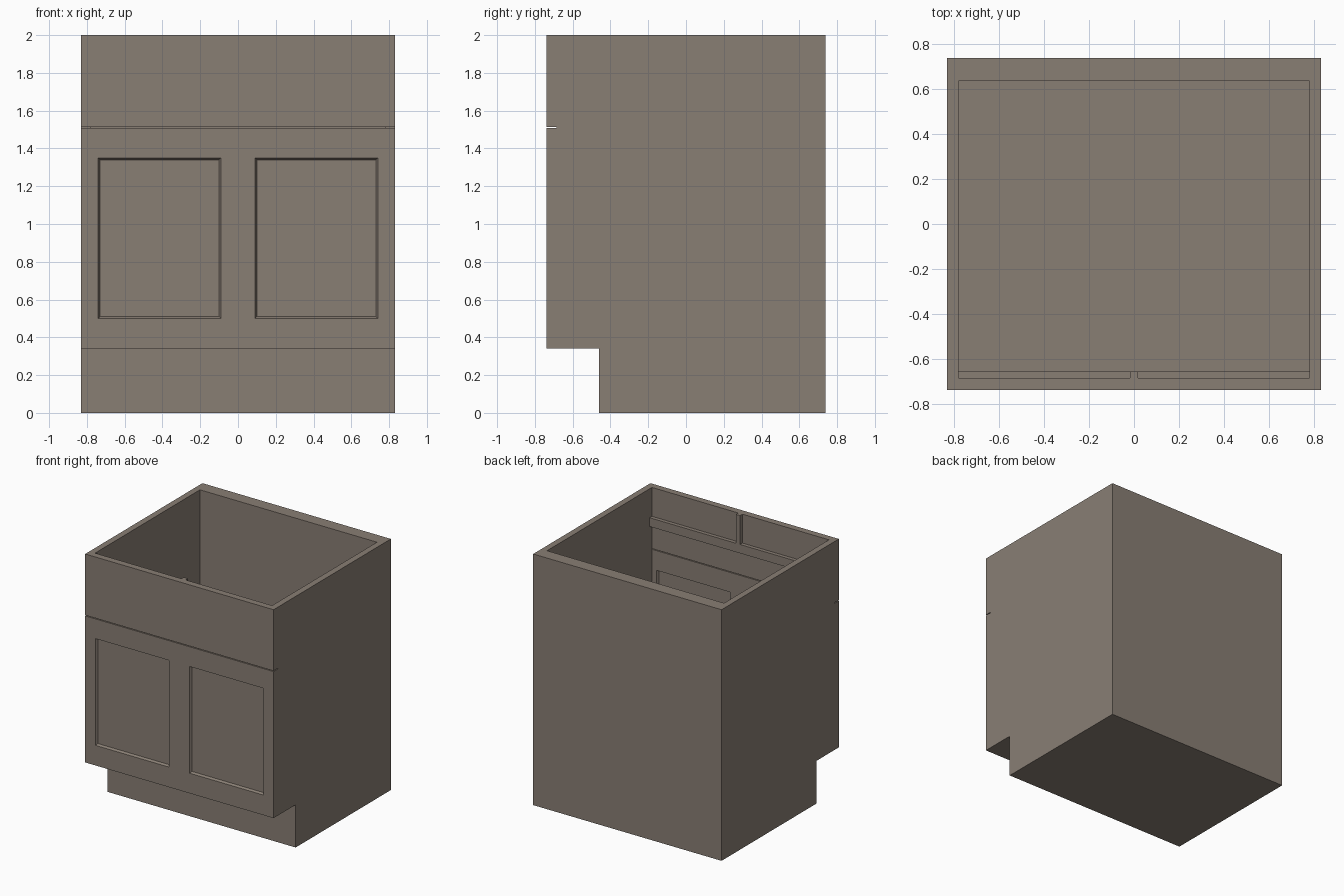
import bpy, bmesh
from mathutils import Vector

if "Cube" in bpy.data.objects:
    bpy.data.objects.remove(bpy.data.objects["Cube"])

W, D, H = 0.83, 0.738, 2.0      # half width, half depth, height
IN_X, IN_BACK = 0.78, 0.635     # inner faces of the sides and back
FRONT_IN = -0.685               # inner face of the front panels
KICK_Y, KICK_Z = -0.46, 0.34    # toe-kick recess
GAP = 1.51                      # groove between door front and top panel

paint = bpy.data.materials.new("cabinet_paint")
paint.diffuse_color = (0.25, 0.21, 0.175, 1)
paint.use_nodes = True
paint.node_tree.nodes["Principled BSDF"].inputs["Base Color"].default_value = paint.diffuse_color


def finish(name, bm):
    bmesh.ops.recalc_face_normals(bm, faces=bm.faces)
    me = bpy.data.meshes.new(name)
    bm.to_mesh(me)
    bm.free()
    me.materials.append(paint)
    ob = bpy.data.objects.new(name, me)
    bpy.context.collection.objects.link(ob)
    return ob


def box_bm(x0, x1, y0, y1, z0, z1):
    bm = bmesh.new()
    bmesh.ops.create_cube(bm, size=1)
    for v in bm.verts:
        v.co = Vector((x1 if v.co.x > 0 else x0,
                       y1 if v.co.y > 0 else y0,
                       z1 if v.co.z > 0 else z0))
    return bm


def box(name, *b):
    return finish(name, box_bm(*b))


def extrude_profile(name, pts, x0, x1):
    """Solid from a (y, z) outline running along x."""
    bm = bmesh.new()
    a, b = [[bm.verts.new((x, y, z)) for y, z in pts] for x in (x0, x1)]
    bm.faces.new(a)
    bm.faces.new(b[::-1])
    for i in range(len(pts)):
        bm.faces.new((a[i - 1], b[i - 1], b[i], a[i]))
    return finish(name, bm)


# Notched side panels
side = [(KICK_Y, 0), (D, 0), (D, H), (FRONT_IN, H), (FRONT_IN, KICK_Z), (KICK_Y, KICK_Z)]
extrude_profile("right_side", side, IN_X, W)
extrude_profile("left_side", side, -W, -IN_X)

# Back panel, and base with cabinet floor over the toe kick
box("back_panel", -IN_X, IN_X, IN_BACK, D, 0, H)
FLOOR = 0.39
base = [(KICK_Y, 0), (IN_BACK, 0), (IN_BACK, FLOOR), (FRONT_IN, FLOOR),
        (FRONT_IN, KICK_Z), (KICK_Y, KICK_Z)]
extrude_profile("base_and_floor", base, -IN_X, IN_X)

# Plain top front panel
box("top_front_panel", -W, W, -D, FRONT_IN, GAP + 0.003, H)

# Door front with two bevelled recesses on both faces
bm = box_bm(-W, W, -D, FRONT_IN, KICK_Z, GAP - 0.003)
cuts = [((x, 0, 0), (1, 0, 0)) for x in (-0.74, -0.09, 0.09, 0.74)]
cuts += [((0, 0, z), (0, 0, 1)) for z in (0.50, 1.35)]
for co, no in cuts:
    bmesh.ops.bisect_plane(bm, geom=bm.verts[:] + bm.edges[:] + bm.faces[:],
                           plane_co=co, plane_no=no)
bmesh.ops.recalc_face_normals(bm, faces=bm.faces)
openings = []
for f in bm.faces:
    c = f.calc_center_median()
    if abs(f.normal.y) > 0.9 and 0.09 < abs(c.x) < 0.74 and 0.5 < c.z < 1.35:
        openings.append(f)
bmesh.ops.inset_individual(bm, faces=openings, thickness=0.014, depth=-0.018)
finish("door_front", bm)

# Inner rail and centre stile behind the top panel
box("inner_rail", -IN_X, IN_X, FRONT_IN, -0.655, 1.70, 1.77)
box("inner_stile", -0.018, 0.018, FRONT_IN, -0.655, 1.77, H)
